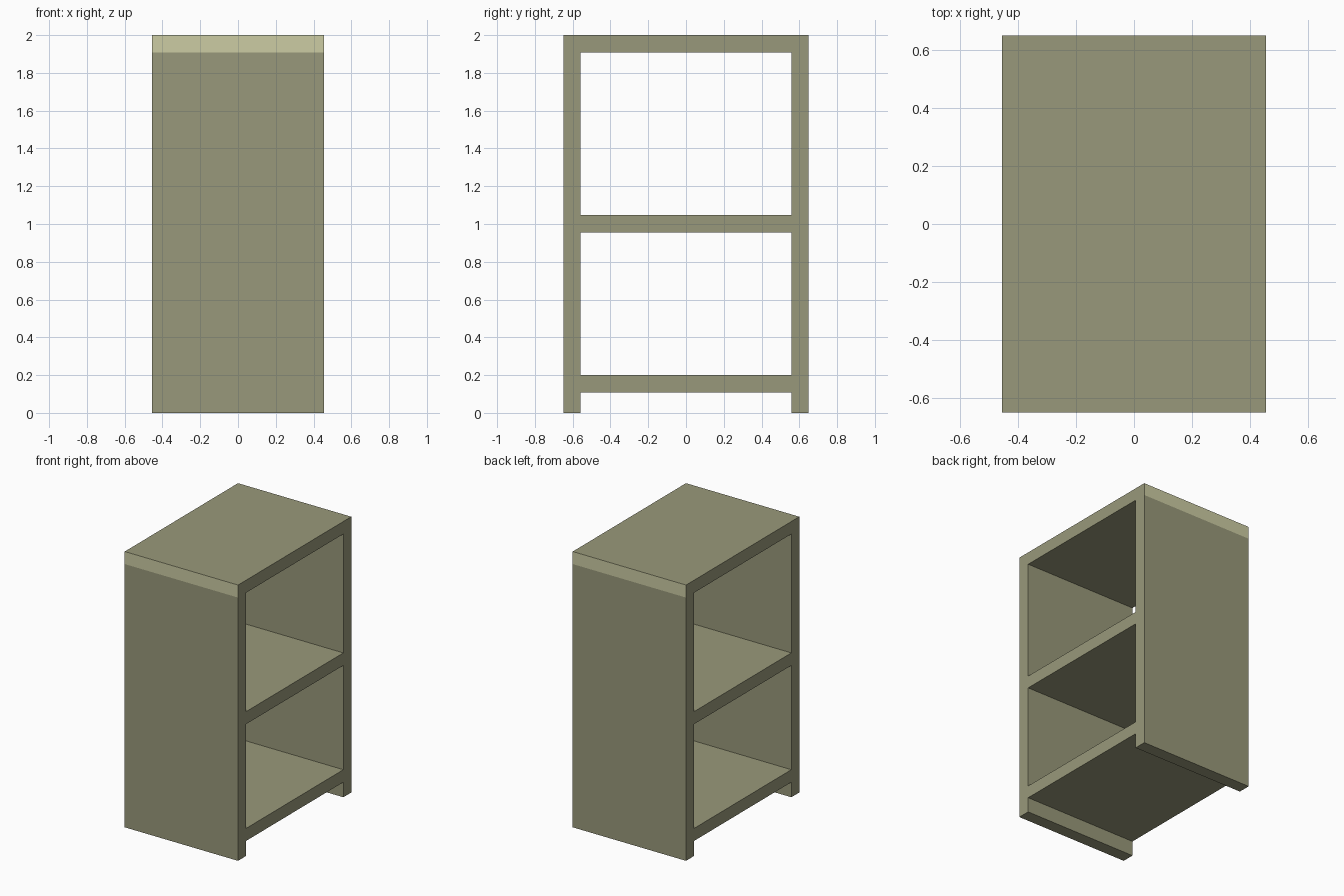
import bpy
import bmesh

if "Cube" in bpy.data.objects:
    bpy.data.objects.remove(bpy.data.objects["Cube"])

W, D, H, T = 0.909, 1.298, 2.0, 0.0909   # width, depth, height, board thickness


def material(name, rgb):
    m = bpy.data.materials.new(name)
    m.diffuse_color = (*rgb, 1.0)
    m.use_nodes = True
    m.node_tree.nodes["Principled BSDF"].inputs["Base Color"].default_value = m.diffuse_color
    return m


olive = material("olive board", (0.3185, 0.3185, 0.196))
pale = material("pale olive edge", (0.604, 0.604, 0.367))


def board(name, y0, y1, z0, z1, pale_ends=False):
    """Flat board spanning the full width in x."""
    bm = bmesh.new()
    bmesh.ops.create_cube(bm, size=1.0)
    for v in bm.verts:
        v.co.x *= W
        v.co.y = y1 if v.co.y > 0 else y0
        v.co.z = z1 if v.co.z > 0 else z0
    bm.normal_update()
    if pale_ends:
        for f in bm.faces:
            f.material_index = 1 if abs(f.normal.y) > 0.9 else 0
    me = bpy.data.meshes.new(name)
    bm.to_mesh(me)
    bm.free()
    me.materials.append(olive)
    me.materials.append(pale)
    ob = bpy.data.objects.new(name, me)
    bpy.context.collection.objects.link(ob)
    return ob


# Upright panels, carrying the top
for side, s in (("front", -1), ("back", 1)):
    outer, inner = s * D / 2, s * (D / 2 - T)
    board(side + "_panel", min(outer, inner), max(outer, inner), 0.0, H - T)

# Top with pale end edges
board("top_board", -D / 2, D / 2, H - T, H, pale_ends=True)

# Shelves between the panels
for name, z in (("bottom_shelf", 0.109), ("middle_shelf", 0.956)):
    board(name, -D / 2 + T, D / 2 - T, z, z + T)
